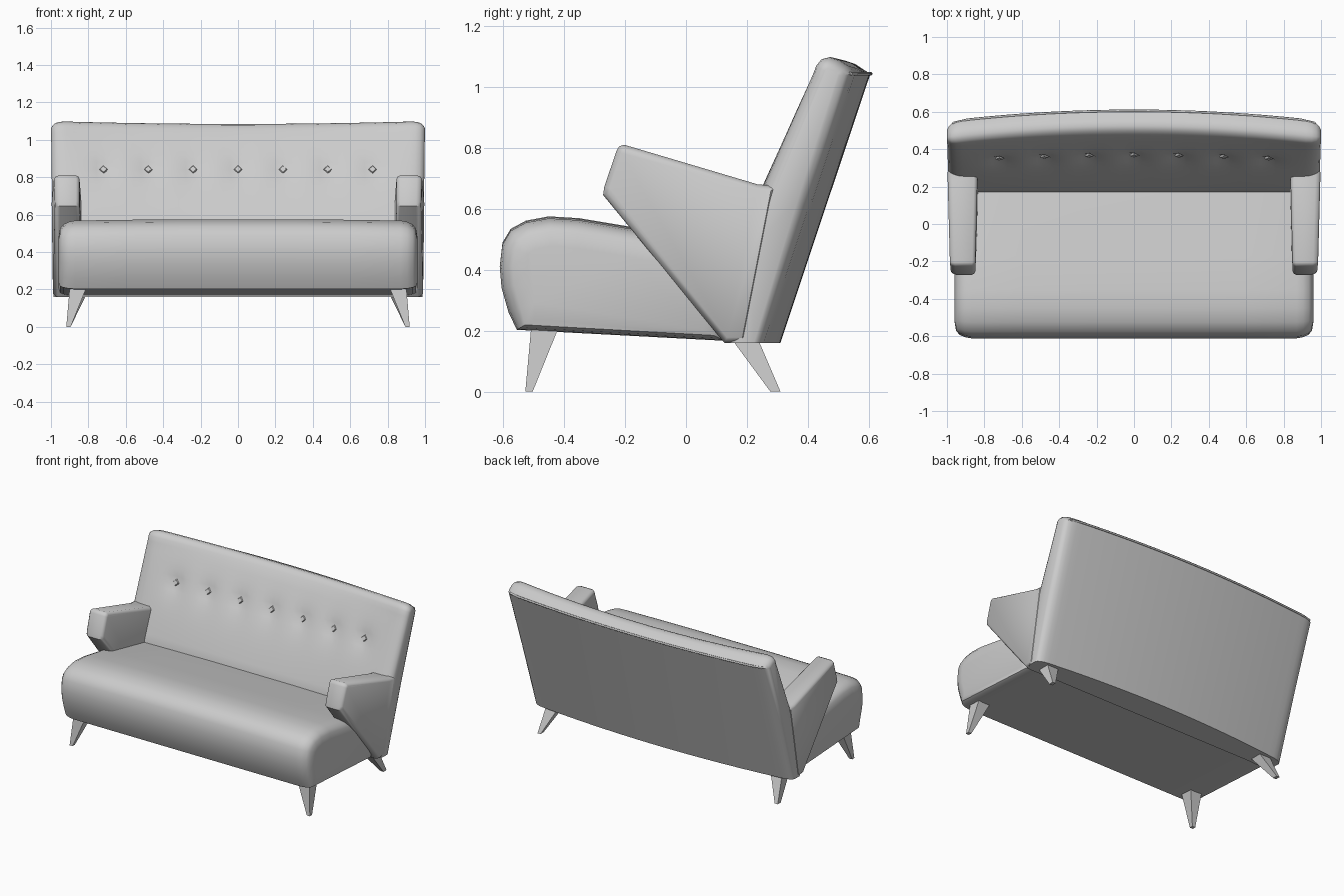
import bpy, bmesh
from math import radians, exp, hypot
from mathutils import Vector

if "Cube" in bpy.data.objects:
    bpy.data.objects.remove(bpy.data.objects["Cube"])


def inset(prof, d):
    """Move a closed (y, z) profile inwards by d, mitred at its corners."""
    n = len(prof)
    area = sum(prof[i][0] * prof[(i + 1) % n][1] - prof[(i + 1) % n][0] * prof[i][1] for i in range(n))
    sgn = 1 if area > 0 else -1
    out = []
    for i in range(n):
        p, a, b = Vector(prof[i]), Vector(prof[i - 1]), Vector(prof[(i + 1) % n])
        t1, t2 = (p - a).normalized(), (b - p).normalized()
        n1, n2 = Vector((-t1.y, t1.x)) * sgn, Vector((-t2.y, t2.x)) * sgn
        m = (n1 + n2).normalized()
        out.append(tuple(p + m * d / max(0.6, m.dot(n1))))
    return out


def loft(name, rings, angle=40):
    """Skin equal-length rings of 3D points and cap both ends."""
    bm = bmesh.new()
    loops = [[bm.verts.new(p) for p in r] for r in rings]
    n = len(loops[0])
    for a, b in zip(loops, loops[1:]):
        for i in range(n):
            j = (i + 1) % n
            bm.faces.new((a[i], a[j], b[j], b[i]))
    bm.faces.new(loops[0])
    bm.faces.new(loops[-1])
    bmesh.ops.recalc_face_normals(bm, faces=bm.faces)
    me = bpy.data.meshes.new(name)
    bm.to_mesh(me)
    bm.free()
    ob = bpy.data.objects.new(name, me)
    bpy.context.collection.objects.link(ob)
    if angle:
        bpy.ops.object.select_all(action='DESELECT')
        ob.select_set(True)
        bpy.context.view_layer.objects.active = ob
        bpy.ops.object.shade_smooth_by_angle(angle=radians(angle))
    return ob


def flare(x, z):
    return x * (0.985 + 0.015 * z / 1.1)


def mirrored(ends):
    return [(-x, d) for x, d in reversed(ends)] + ends


# Seat: rounded-front cushion with softened ends
seat_prof = [(-0.555, 0.203), (-0.582, 0.26), (-0.605, 0.34), (-0.611, 0.41), (-0.602, 0.48),
             (-0.575, 0.525), (-0.525, 0.552), (-0.45, 0.566), (-0.35, 0.56), (-0.17, 0.53),
             (0.19, 0.46), (0.125, 0.167)]
seat_ends = [(0.3, 0), (0.6, 0), (0.87, 0), (0.905, 0.006), (0.935, 0.02), (0.952, 0.042), (0.96, 0.09)]
rings = []
for x, d in mirrored(seat_ends):
    ring = []
    for (y, z), (_, z0) in zip(inset(seat_prof, d), seat_prof):
        if z0 > 0.45:
            z += 0.01 * (1 - x * x)
        if z0 < 0.22:
            z = z0 + (z - z0) * 0.4
        ring.append((x, y, z))
    rings.append(ring)
loft("seat", rings)

# Backrest: leaning slab, bowed in plan, with tufting dimples on the front
buttons = [i * 0.24 for i in range(-3, 4)]
BZ = 0.84


def front_y(z):
    return 0.165 + (z - 0.46) * 0.42


def bow(x):
    return 0.06 * (1 - x * x)


def front_point(x, y, z):
    near = min(hypot(x - b, z - BZ) for b in buttons)
    pad = max(0, 1 - ((z - 0.76) / 0.3) ** 2) * max(0, 1 - (x / 0.97) ** 6)
    h = max(0, min(1, (z - 0.46) / 0.6))
    return y + bow(x) * h - 0.02 * pad + 0.034 * exp(-near / 0.05)


front = [(front_y(z), z) for z in [1.04 - 0.04 * i for i in range(15)]]
back_prof = ([(0.13, 0.16), (0.25, 0.16), (0.40, 0.61), (0.545, 1.043), (0.525, 1.07), (0.495, 1.09),
              (0.465, 1.1), (0.437, 1.093), (0.42, 1.072)] + front)
back_ends = [(0.04 * i, 0) for i in range(1, 24)] + [(0.95, 0.002), (0.975, 0.009), (0.992, 0.022), (1.0, 0.038)]
rings = []
for x, d in mirrored([(0, 0)] + back_ends):
    if rings and x == 0 and rings[-1][0][0] == 0:
        continue
    ring = []
    for i, (y, z) in enumerate(inset(back_prof, d)):
        if i > 8:
            y = front_point(x, y, z)
        elif i > 0:
            y += bow(x)
        if i < 2:
            z = 0.16
        if z > 1.05:
            z -= 0.015 * (1 - x * x)
        ring.append((flare(x, z), y, z))
    rings.append(ring)
loft("backrest", rings)

# Buttons: small four-sided studs sunk in the dimples
for b in buttons:
    y = front_point(b, front_y(BZ), BZ)
    bpy.ops.mesh.primitive_cone_add(vertices=4, radius1=0.033, radius2=0.018, depth=0.02,
                                    location=(b, y - 0.006, BZ), rotation=(radians(67), 0, 0))
    bpy.context.object.name = "button"

# Arms: wedge panels running from the floor of the back to the raised armrest
arm_prof = [(-0.272, 0.645), (-0.268, 0.672), (-0.228, 0.79), (-0.219, 0.805), (-0.203, 0.81),
            (0.235, 0.68), (0.3, 0.675), (0.2, 0.16), (0.126, 0.16)]
arm_ends = [(0.842, 0.018), (0.848, 0.007), (0.86, 0), (0.975, 0), (0.993, 0.007), (1.002, 0.018)]
for side, label in ((1, "right"), (-1, "left")):
    rings = []
    for x, d in arm_ends:
        ring = []
        for y, z in inset(arm_prof, d):
            t = max(0, -y / 0.27)
            xx = x + 0.012 * t if x < 0.9 else x - 0.018 * t
            ring.append((side * flare(xx, z), y, z))
        rings.append(ring)
    loft(label + "_arm", rings)

# Piping along the rear top edge of the back
cu = bpy.data.curves.new("back_piping", 'CURVE')
cu.dimensions = '3D'
cu.bevel_depth = 0.007
cu.bevel_resolution = 1
cu.use_fill_caps = True
xs = [-0.97 + 1.94 * i / 24 for i in range(25)]
sp = cu.splines.new('POLY')
sp.points.add(len(xs) - 1)
for p, x in zip(sp.points, xs):
    p.co = (x, 0.545 + bow(x) - (0.01 if abs(x) > 0.96 else 0), 1.043, 1)
bpy.context.collection.objects.link(bpy.data.objects.new("back_piping", cu))


# Legs: splayed, tapered, square in section
def box_ring(x0, x1, y0, y1, z):
    return [(x0, y0, z), (x1, y0, z), (x1, y1, z), (x0, y1, z)]


for s in (1, -1):
    loft("front_leg", [box_ring(s * 0.895, s * 0.918, -0.527, -0.503, 0),
                       box_ring(s * 0.81, s * 0.9, -0.508, -0.418, 0.21)], 0)
    loft("rear_leg", [box_ring(s * 0.895, s * 0.918, 0.277, 0.31, 0),
                      box_ring(s * 0.81, s * 0.9, 0.148, 0.235, 0.175)], 0)
